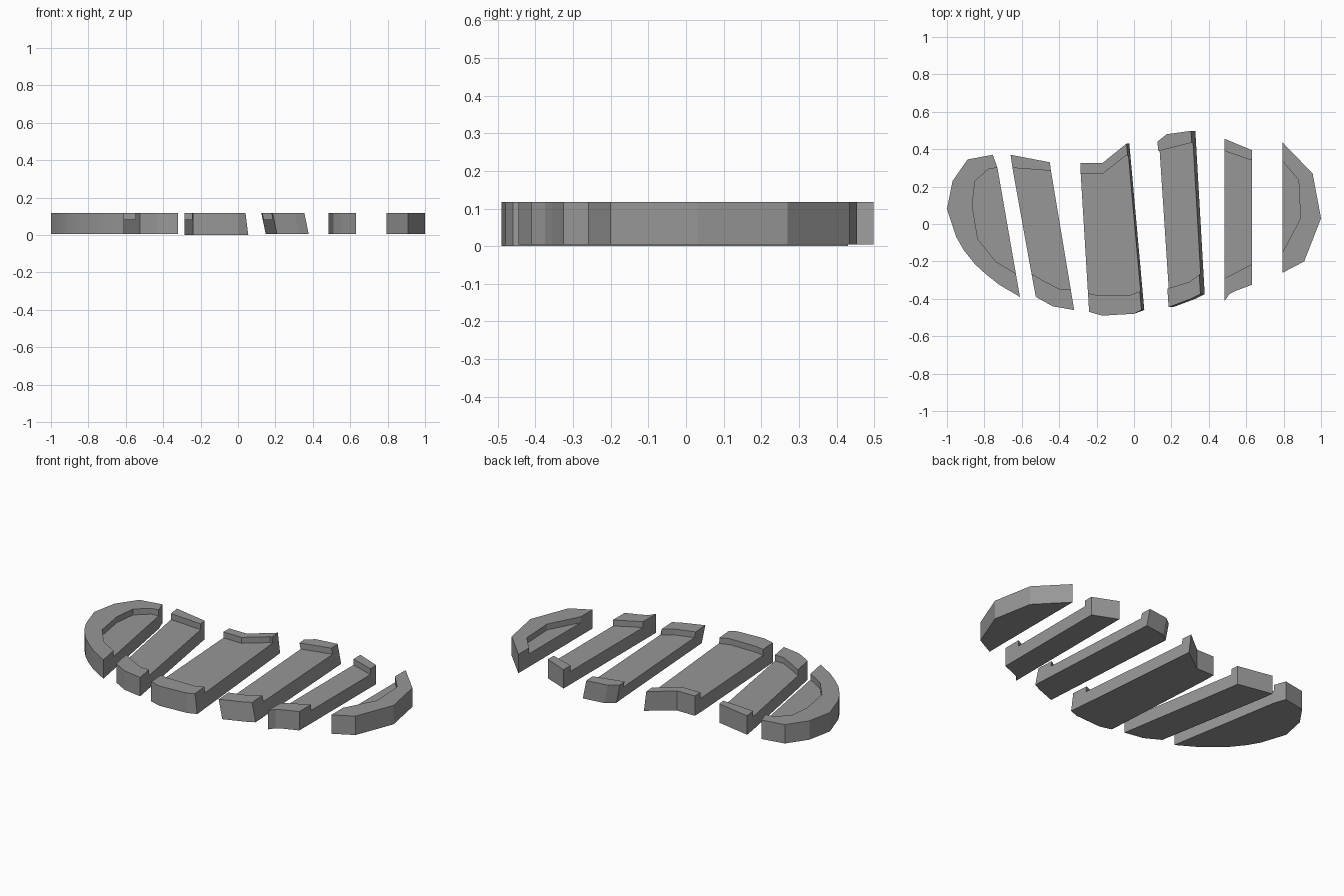
import bpy
import bmesh

cube = bpy.data.objects.get("Cube")
if cube:
    bpy.data.objects.remove(cube, do_unlink=True)

TOP = 0.117       # top of the raised rims
FLOOR = 0.082     # level of the recessed middle
REACH = 0.05      # how far a recess runs out past the cut sides

grey = bpy.data.materials.new("stone grey")
grey.use_nodes = True
colour = (0.31, 0.31, 0.31, 1)
grey.diffuse_color = colour
grey.node_tree.nodes["Principled BSDF"].inputs["Base Color"].default_value = colour


def no_lean(x, y):
    return 0


def prism(name, outline, bottom, top, lean=no_lean):
    """Closed prism over an outline; lean shifts the lower corners in x."""
    bm = bmesh.new()
    upper = [bm.verts.new((x, y, top)) for x, y in outline]
    lower = [bm.verts.new((x + lean(x, y), y, bottom)) for x, y in outline]
    bm.faces.new(upper)
    bm.faces.new(lower[::-1])
    count = len(outline)
    for i in range(count):
        j = (i + 1) % count
        bm.faces.new((upper[i], lower[i], lower[j], upper[j]))
    bmesh.ops.recalc_face_normals(bm, faces=bm.faces)
    mesh = bpy.data.meshes.new(name)
    bm.to_mesh(mesh)
    bm.free()
    mesh.materials.append(grey)
    obj = bpy.data.objects.new(name, mesh)
    bpy.context.scene.collection.objects.link(obj)
    return obj


def carve(obj, recess):
    """Sink the recess outline into the top of a slab."""
    cutter = prism("recess_cutter", recess, FLOOR, TOP + REACH)
    cutter.hide_render = True
    cut = obj.modifiers.new("recess", 'BOOLEAN')
    cut.operation = 'DIFFERENCE'
    cut.solver = 'EXACT'
    cut.object = cutter
    bpy.context.view_layer.update()
    graph = bpy.context.evaluated_depsgraph_get()
    carved = bpy.data.meshes.new_from_object(obj.evaluated_get(graph))
    obj.modifiers.clear()
    obj.data = carved
    bpy.data.objects.remove(cutter, do_unlink=True)


def run_out(line, left=0, right=0):
    """Extend the first point of a line to the left and the last to the right."""
    (xa, ya), (xb, yb) = line[0], line[-1]
    return [(xa - left, ya)] + line + [(xb + right, yb)]


def strip(name, outline, back, front, bottom=0.005, lean=no_lean):
    """Slab with a raised rim at each end; rim lines run left to right."""
    obj = prism(name, outline, bottom, TOP, lean)
    ends = [run_out(line, REACH, REACH) for line in (back, front)]
    carve(obj, ends[0] + ends[1][::-1])
    return obj


def end_cap(name, outline, rim, side, bottom=0.005):
    """End slab with a curved rim, open towards the given x side."""
    obj = prism(name, outline, bottom, TOP)
    carve(obj, run_out(rim, -side * REACH, side * REACH))
    return obj


# rounded end slab
right_cap = end_cap(
    "right_end_slab",
    [(-.73, .3), (-.755, .37), (-.89, .345), (-.97, .23), (-1, .08), (-.95, -.07),
     (-.91, -.14), (-.85, -.215), (-.79, -.27), (-.72, -.325), (-.61, -.39)],
    [(-.73, .3), (-.775, .295), (-.85, .23), (-.865, .1), (-.835, -.08),
     (-.74, -.2), (-.63, -.265)], 1)

# slanted slabs
strip(
    "right_outer_slab",
    [(-.66, .37), (-.45, .33), (-.445, .29), (-.32, -.46), (-.435, -.44),
     (-.525, -.39), (-.56, -.2), (-.65, .3)],
    [(-.65, .3), (-.445, .285)],
    [(-.54, -.27), (-.49, -.3), (-.395, -.35), (-.34, -.35)])

strip(
    "right_middle_slab",
    [(-.285, .325), (-.17, .325), (-.04, .43), (.04, -.46), (0, -.48),
     (-.17, -.49), (-.24, -.47), (-.285, .27)],
    [(-.285, .27), (-.165, .27), (-.045, .365)],
    [(-.245, -.37), (-.2, -.38), (-.02, -.38), (.03, -.36)],
    bottom=0,
    lean=lambda x, y: 0.015 if x + y * 0.09 > -0.01 else 0)

strip(
    "left_middle_slab",
    [(.125, .44), (.175, .48), (.305, .498), (.355, -.375), (.305, -.4),
     (.185, -.445), (.13, .39)],
    [(.13, .39), (.31, .435)],
    [(.18, -.345), (.295, -.31), (.35, -.27)],
    lean=lambda x, y: 0.023)

# straight slab
strip(
    "left_outer_slab",
    [(.485, .455), (.63, .395), (.63, -.325), (.55, -.355), (.51, -.375),
     (.485, -.41)],
    [(.485, .39), (.63, .34)],
    [(.485, -.29), (.63, -.215)])

# angular end slab
end_cap(
    "left_end_slab",
    [(.795, .435), (.955, .27), (1, .03), (.91, -.2), (.795, -.26)],
    [(.795, .335), (.88, .235), (.89, .03), (.795, -.15)], -1)

# soften only the curved end
bpy.ops.object.select_all(action='DESELECT')
right_cap.select_set(True)
bpy.context.view_layer.objects.active = right_cap
bpy.ops.object.shade_smooth_by_angle(angle=0.4)
